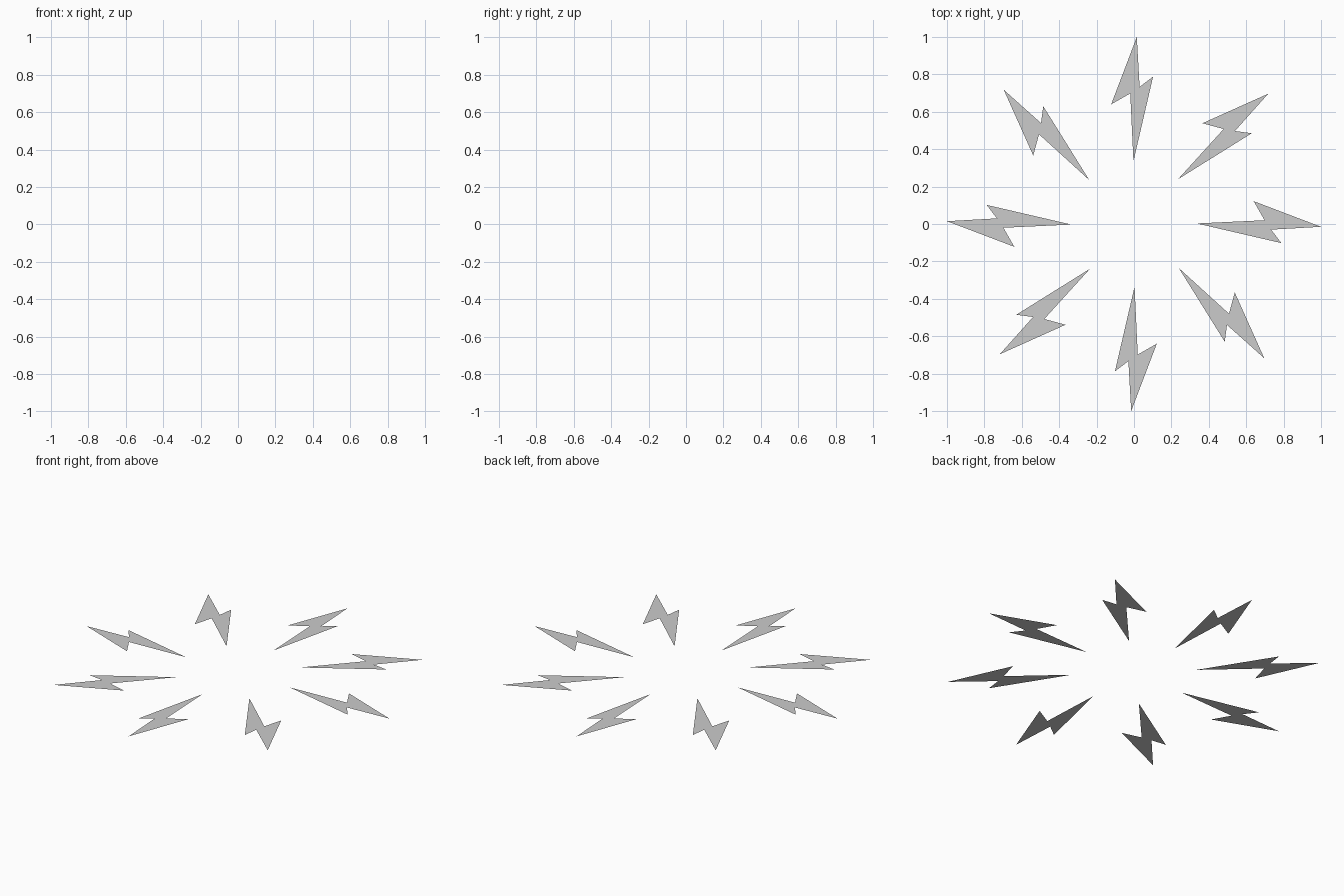
import bpy
from math import pi, cos, sin

if "Cube" in bpy.data.objects:
    bpy.data.objects.remove(bpy.data.objects["Cube"])

# Flat lightning-bolt outline pointing along +x, counter-clockwise (faces up)
BOLT = [(0.335, 0.003), (0.788, -0.102), (0.733, -0.03),
        (1.0, -0.015), (0.64, 0.122), (0.698, 0.02)]


def make_bolt(index, angle):
    c, s = cos(angle), sin(angle)
    verts = [(x * c - y * s, x * s + y * c, 0) for x, y in BOLT]
    mesh = bpy.data.meshes.new(f"lightning_bolt_{index}")
    mesh.from_pydata(verts, [], [tuple(range(len(BOLT)))])
    mesh.update()
    obj = bpy.data.objects.new(f"lightning_bolt_{index}", mesh)
    bpy.context.collection.objects.link(obj)


# Ring of eight bolts radiating from the centre
for i in range(8):
    make_bolt(i + 1, i * pi / 4)
